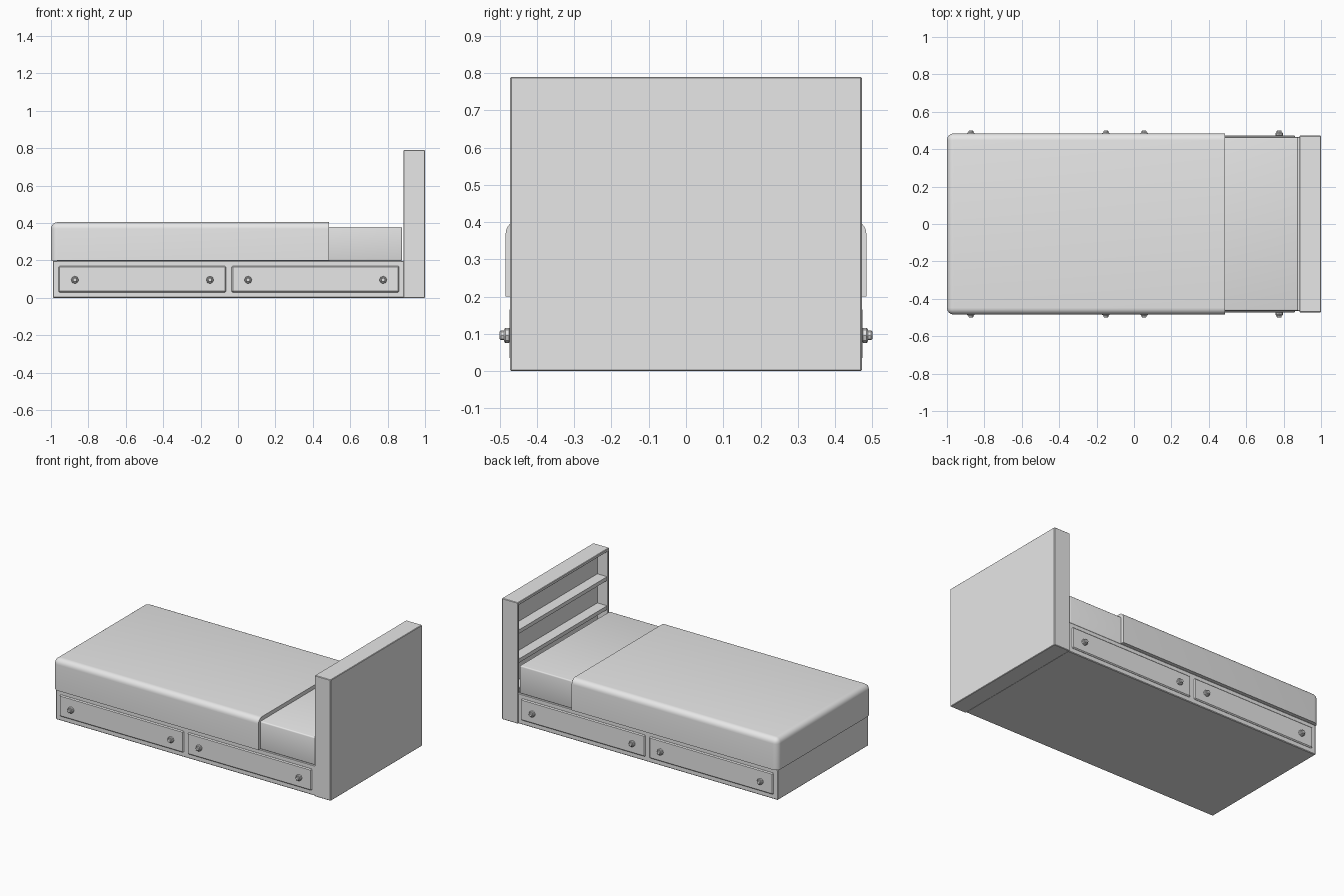
import bpy, bmesh
from math import pi

if "Cube" in bpy.data.objects:
    bpy.data.objects.remove(bpy.data.objects["Cube"], do_unlink=True)

grey = bpy.data.materials.new("light_grey")
grey.use_nodes = True
GREY = (0.8, 0.8, 0.8, 1)
grey.diffuse_color = GREY
grey.node_tree.nodes["Principled BSDF"].inputs["Base Color"].default_value = GREY


def box(name, x, y, z, bevel=0, segments=1, choose=None):
    """Box from three (min, max) spans; chosen edges are bevelled."""
    bm = bmesh.new()
    bmesh.ops.create_cube(bm, size=1)
    for v in bm.verts:
        for i, (low, high) in enumerate((x, y, z)):
            v.co[i] = high if v.co[i] > 0 else low
    if bevel:
        edges = [e for e in bm.edges if choose is None or choose(e)]
        bmesh.ops.bevel(bm, geom=edges, offset=bevel, segments=segments,
                        profile=0.5, affect='EDGES')
    mesh = bpy.data.meshes.new(name)
    bm.to_mesh(mesh)
    bm.free()
    mesh.materials.append(grey)
    obj = bpy.data.objects.new(name, mesh)
    bpy.context.collection.objects.link(obj)
    return obj


def smooth(obj):
    bpy.ops.object.select_all(action='DESELECT')
    obj.select_set(True)
    bpy.context.view_layer.objects.active = obj
    bpy.ops.object.shade_smooth_by_angle(angle=pi / 6)


def disc(name, radius, x, y0, y1, z):
    """Eight-sided disc along y with a softened outer rim."""
    bpy.ops.mesh.primitive_cylinder_add(vertices=8, radius=radius, depth=abs(y1 - y0),
                                        location=(x, (y0 + y1) / 2, z),
                                        rotation=(pi / 2, 0, pi / 8 * 0))
    obj = bpy.context.object
    obj.name = name
    obj.data.materials.append(grey)
    bev = obj.modifiers.new("rim", 'BEVEL')
    bev.width = 0.003
    bev.segments = 1
    bev.limit_method = 'ANGLE'
    bev.angle_limit = pi / 3


# Bed base and mattress
box("bed_base", (-0.99, 0.89), (-0.466, 0.466), (0, 0.198), 0.004)
smooth(box("mattress", (-0.975, 0.878), (-0.464, 0.464), (0.198, 0.38), 0.008, 3))


# Blanket: rounded on the foot end, sides and top, square at the open end and hem
def blanket_edge(e):
    a, b = (v.co for v in e.verts)
    at_head = a.x > 0 and b.x > 0
    at_hem = a.z < 0.3 and b.z < 0.3
    return not (at_head or at_hem)


smooth(box("blanket", (-1, 0.487), (-0.484, 0.484), (0.2, 0.405), 0.036, 6, blanket_edge))

# Drawers with two knobs each, on both long sides
for side, label in ((-1, "front"), (1, "back")):
    for n, start in enumerate((-0.96, -0.034)):
        span = tuple(sorted((side * 0.46, side * 0.474)))
        box(f"{label}_drawer_{n + 1}", (start, start + 0.896), span, (0.03, 0.17), 0.006)
        for k, offset in enumerate((0.088, 0.81)):
            name = f"{label}_knob_{n + 1}_{k + 1}"
            disc(name + "_collar", 0.02, start + offset, side * 0.472, side * 0.488, 0.096)
            disc(name + "_tip", 0.013, start + offset, side * 0.486, side * 0.5, 0.096)

# Headboard shelf unit, open toward the bed
HEAD = (0.885, 1.0)
box("headboard_back", (0.96, 1.0), (-0.472, 0.472), (0, 0.79), 0.004)
for side, label in ((-1, "front"), (1, "back")):
    span = tuple(sorted((side * 0.457, side * 0.472)))
    box(f"headboard_{label}_side", HEAD, span, (0, 0.79), 0.003)
box("headboard_top", HEAD, (-0.472, 0.472), (0.77, 0.79), 0.003)
box("headboard_bottom", HEAD, (-0.472, 0.472), (0, 0.02), 0.003)
for n, z in enumerate((0.2, 0.39, 0.58)):
    box(f"headboard_shelf_{n + 1}", (0.89, 0.965), (-0.46, 0.46), (z, z + 0.025))
